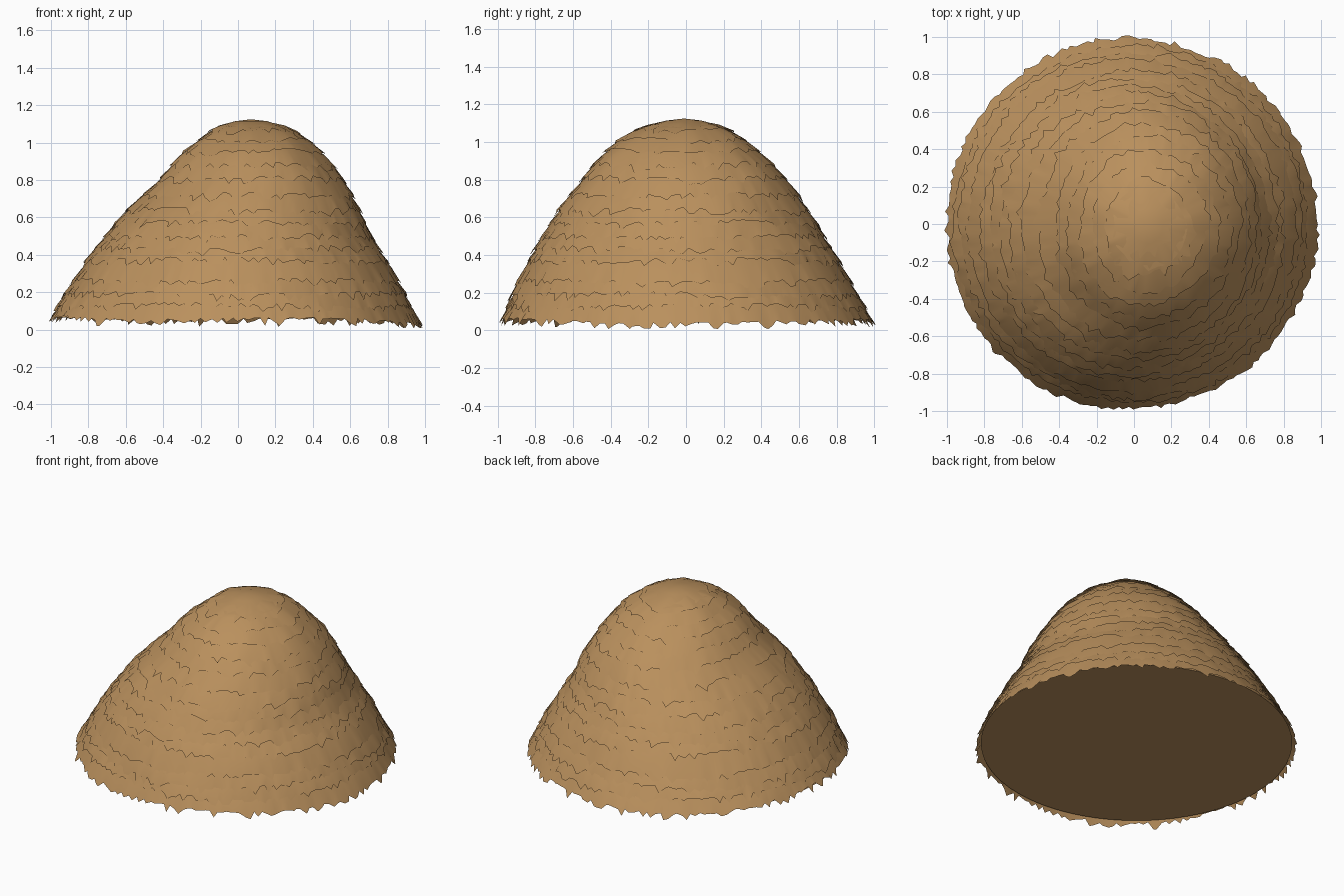
import bpy, bmesh, math, random

random.seed(7)
cube = bpy.data.objects.get("Cube")
if cube:
    bpy.data.objects.remove(cube)

straw = bpy.data.materials.new("straw")
straw.use_nodes = True
straw.diffuse_color = (0.49, 0.28, 0.11, 1)
straw.node_tree.nodes["Principled BSDF"].inputs["Base Color"].default_value = straw.diffuse_color

# Outline from ground to crown: height, centre x, centre y, radius x, radius y
OUTLINE = [(0.065, -0.02, 0, 0.965, 0.965), (0.3, -0.01, -0.01, 0.835, 0.85),
           (0.5, 0.0, -0.015, 0.70, 0.735), (0.65, 0.035, -0.015, 0.60, 0.64),
           (0.8, 0.07, -0.01, 0.48, 0.53), (0.92, 0.075, -0.02, 0.385, 0.425),
           (1.01, 0.08, -0.02, 0.285, 0.32), (1.08, 0.075, -0.015, 0.18, 0.2),
           (1.115, 0.07, -0.01, 0.07, 0.075)]
LAST = len(OUTLINE) - 1


def section(t):
    """Smoothly interpolated cross-section; continues straight past the ends."""
    i = max(0, min(LAST - 1, int(math.floor(t))))
    f = t - i
    b, c = OUTLINE[i], OUTLINE[i + 1]
    if f < 0 or f > 1:
        return [p + (q - p) * f for p, q in zip(b, c)]
    a = OUTLINE[i - 1] if i else [2 * p - q for p, q in zip(b, c)]
    d = OUTLINE[i + 2] if i + 2 <= LAST else [2 * q - p for p, q in zip(b, c)]
    return [q + f / 2 * (r - p + f * (2 * p - 5 * q + 4 * r - s + f * (3 * (q - r) + s - p)))
            for p, q, r, s in zip(a, b, c, d)]


def at_height(z):
    """Outline parameter for a height."""
    for i in range(LAST):
        if z <= OUTLINE[i + 1][0] or i == LAST - 1:
            return i + (z - OUTLINE[i][0]) / (OUTLINE[i + 1][0] - OUTLINE[i][0])


def point(z, angle, lift):
    h, cx, cy, rx, ry = section(at_height(z))
    return (cx + (rx + lift) * math.cos(angle), cy + (ry + lift) * math.sin(angle), h + lift * 0.4)


def bridge(bm, lower, upper):
    n = len(lower)
    for i in range(n):
        j = (i + 1) % n
        bm.faces.new((lower[i], lower[j], upper[j], upper[i]))


def finish(bm, name):
    mesh = bpy.data.meshes.new(name)
    bm.to_mesh(mesh)
    bm.free()
    mesh.materials.append(straw)
    obj = bpy.data.objects.new(name, mesh)
    bpy.context.collection.objects.link(obj)
    bpy.ops.object.select_all(action="DESELECT")
    obj.select_set(True)
    bpy.context.view_layer.objects.active = obj
    bpy.ops.object.shade_smooth_by_angle(angle=math.radians(40))
    return obj


# Solid mound with a flat underside
bm = bmesh.new()
SIDES = 72
rings = []
for k in range(LAST * 3 + 1):
    h, cx, cy, rx, ry = section(k / 3)
    turn = [2 * math.pi * i / SIDES for i in range(SIDES)]
    rings.append([bm.verts.new((cx + rx * math.cos(a), cy + ry * math.sin(a), h)) for a in turn])
for low, high in zip(rings, rings[1:]):
    bridge(bm, low, high)
bm.faces.new(rings[0][::-1])
bm.faces.new(rings[-1])
finish(bm, "mound_core")


# Overlapping straw skirts with ragged lower edges
def straw_layer(name, bottom, top, jag):
    bm = bmesh.new()
    radius = section(at_height(bottom))[3]
    n = max(28, int(230 * radius))
    rows = [[], [], []]
    wave = random.uniform(0, 6)
    for i in range(n):
        a = 2 * math.pi * (i + random.uniform(-0.3, 0.3)) / n
        drop = random.random() ** 2 * jag + 0.008 * math.sin(3 * a + wave)
        if bottom < 0.07:
            drop += 0.012 * math.cos(a)
            drop = min(drop, bottom - 0.004)
        bulge = 0.003 * math.sin(7 * a + wave)
        end = 0.014 + random.uniform(-0.004, 0.005)
        rows[0].append(bm.verts.new(point(bottom - drop, a, end + bulge)))
        rows[1].append(bm.verts.new(point((bottom + top) / 2, a, 0.009 + bulge)))
        rows[2].append(bm.verts.new(point(top, a, 0.001)))
    bridge(bm, rows[0], rows[1])
    bridge(bm, rows[1], rows[2])
    finish(bm, name)


levels = [0.055, 0.13, 0.19, 0.26, 0.37, 0.43, 0.50, 0.57, 0.64,
          0.72, 0.81, 0.88, 0.95, 1.01, 1.06]
for k, z in enumerate(levels):
    above = levels[k + 1] if k + 1 < len(levels) else 1.1
    straw_layer("straw_layer_%02d" % (k + 1), z, min(above + 0.025, 1.112),
                0.045 if z < 0.9 else 0.025)

# Straw cap closing the crown
bm = bmesh.new()
rim = [bm.verts.new(point(1.085 - random.random() * 0.02, 2 * math.pi * i / 24, 0.012)) for i in range(24)]
inner = [bm.verts.new(point(1.112, 2 * math.pi * i / 24, 0.006)) for i in range(24)]
tip = bm.verts.new((0.07, -0.01, 1.125))
bridge(bm, rim, inner)
for i in range(24):
    bm.faces.new((inner[i], inner[(i + 1) % 24], tip))
finish(bm, "crown_cap")
